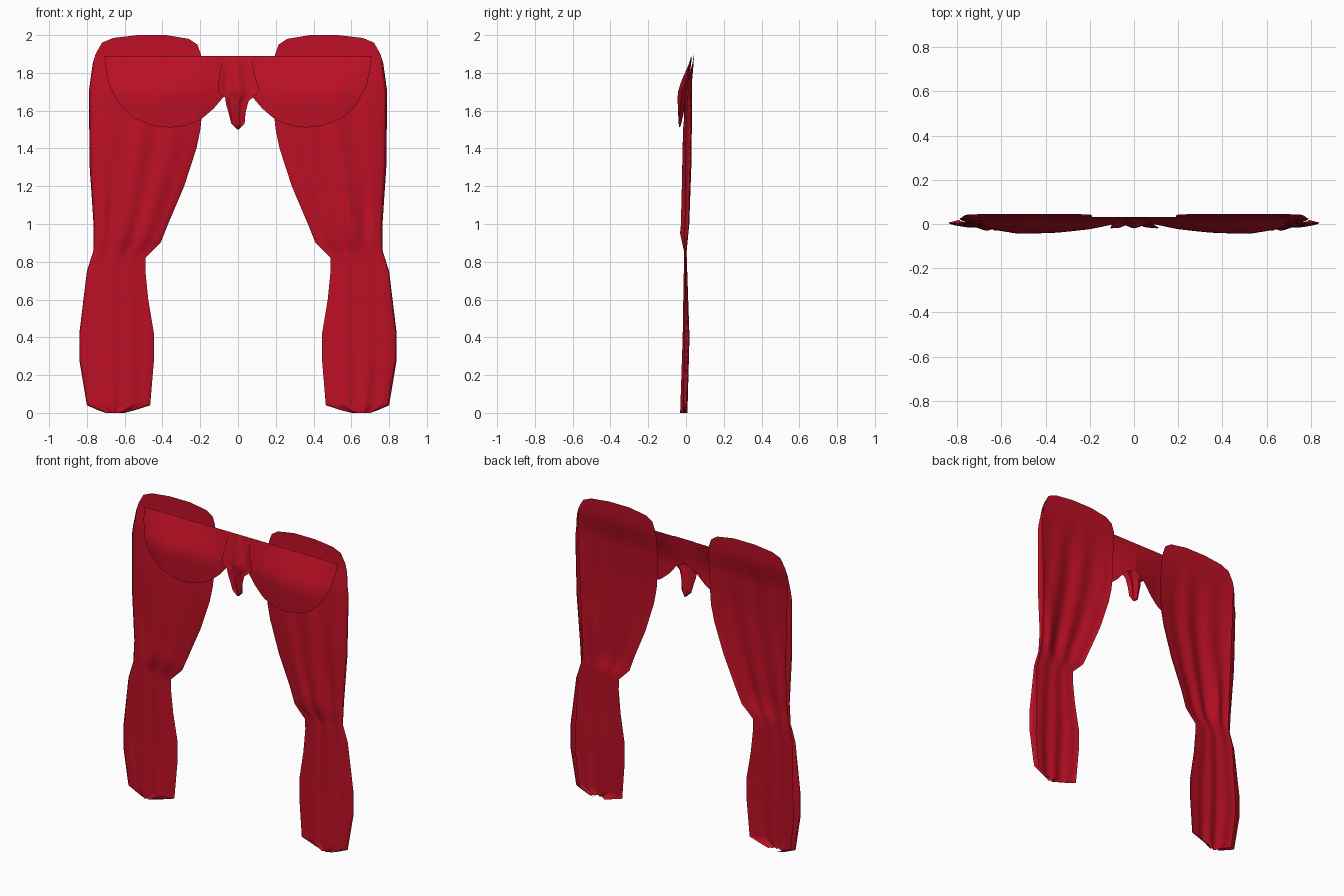
import bpy, bmesh
from math import sin, cos, pi, exp

cube = bpy.data.objects.get("Cube")
if cube:
    bpy.data.objects.remove(cube, do_unlink=True)

red = bpy.data.materials.new("red velvet")
red.use_nodes = True
colour = (0.50, 0.005, 0.018, 1)
red.diffuse_color = colour
red.node_tree.nodes["Principled BSDF"].inputs["Base Color"].default_value = colour


def interp(points, t):
    """Piecewise linear value at t; points are sorted by their first number."""
    if t <= points[0][0]:
        return points[0][1]
    for (a, va), (b, vb) in zip(points, points[1:]):
        if t <= b:
            return va + (vb - va) * (t - a) / (b - a)
    return points[-1][1]


def sheet(name, us, vs, point, mirror=False):
    """Cloth sheet: a grid of quads placed by point(u, v)."""
    bm = bmesh.new()
    rows = [[bm.verts.new(point(u, v)) for u in us] for v in vs]
    for low, high in zip(rows, rows[1:]):
        for i in range(len(us) - 1):
            bm.faces.new((low[i], low[i + 1], high[i + 1], high[i]))
    bmesh.ops.remove_doubles(bm, verts=bm.verts, dist=0.0004)
    for f in bm.faces:
        f.smooth = True
    mesh = bpy.data.meshes.new(name)
    bm.to_mesh(mesh)
    bm.free()
    mesh.materials.append(red)
    ob = bpy.data.objects.new(name, mesh)
    bpy.context.collection.objects.link(ob)
    if mirror:
        mod = ob.modifiers.new("mirror", "MIRROR")
        mod.use_mirror_merge = False
    return ob


def steps(n, a=0.0, b=1.0):
    return [a + (b - a) * i / n for i in range(n + 1)]


# Curtain outline: height against inner and outer edge
INNER = [(0, .60), (.01, .56), (.04, .465), (.28, .445), (.42, .445), (.6, .475),
         (.75, .49), (.82, .49), (.85, .46), (.9, .41), (1, .37), (1.2, .285),
         (1.4, .22), (1.52, .195), (1.7, .19), (1.88, .19), (1.95, .215), (1.98, .26), (2, .38)]
OUTER = [(0, .70), (.01, .73), (.04, .80), (.28, .84), (.42, .84), (.75, .80),
         (.86, .765), (1, .765), (1.3, .785), (1.7, .79), (1.88, .765), (1.96, .72),
         (1.985, .66), (2, .53)]
# Depth of the hanging cloth and strength of its folds
DEPTH = [(0, .0), (.4, .006), (.85, .0), (1, .012), (1.5, .022), (1.75, .026), (1.88, .042), (2, .045)]
BULGE = [(0, .034), (.4, .026), (.75, .014), (.85, .010), (.95, .042), (1.5, .040), (1.75, .02), (1.88, 0)]
HEM = [(0, .03), (.4, .05), (.85, .012), (1.3, .04), (1.7, .03), (1.9, 0)]


def curtain(u, z):
    a, b = interp(INNER, z), interp(OUTER, z)
    bulge, s = interp(BULGE, z), min(u, 1)
    folds = 0.75 * sin(pi * s) ** 0.6 + 0.2 * cos(6.5 * pi * s + z) * sin(pi * s)
    crease = 0.4 * exp(-((s - 0.78) / 0.06) ** 2) * exp(-((z - 1.05) / 0.22) ** 2)
    y = interp(DEPTH, z) - bulge * (folds - crease)
    x = a + (b - a) * s
    if u > 1:                                   # hem turned behind the outer edge
        x -= interp(HEM, z) * (u - 1)
        y += 0.25 * interp(HEM, z) * (u - 1)
    return x, y, z


heights = sorted({round(z, 3) for z in steps(40, 0, 2)} |
                 {.01, .04, .28, .42, .82, .86, .88, 1.96, 1.97, 1.98, 1.985, 1.99})
sheet("curtain_panel", steps(28) + [1.5, 2], heights, curtain, mirror=True)

# Swag outline: distance from the middle against lower edge and forward bulge
TOP = 1.89
LOWER = [(0, 1.72), (.07, 1.68), (.13, 1.61), (.2, 1.55), (.28, 1.52), (.36, 1.51),
         (.45, 1.52), (.55, 1.56), (.62, 1.62), (.68, 1.73), (.70, 1.82), (.706, 1.885)]
FORWARD = [(0, .022), (.1, .035), (.2, .056), (.35, .072), (.52, .077), (.64, .058), (.706, .04)]
DRAPE = [(0, 0), (.18, .36), (.34, .72), (.5, .98), (.62, 1), (1, .92)]


def swag(x, v):
    z = TOP + (interp(LOWER, x) - TOP) * v
    drop = (TOP - z) / 0.38
    return x, 0.032 - interp(FORWARD, x) * interp(DRAPE, drop), z


across = sorted(steps(26, 0, .68) + [.07, .13, .69, .70, .704, .706])
sheet("valance_swag", across, steps(14, 1, 0), swag, mirror=True)

# Gathered centre piece with a pointed tail
TAIL_LEFT = [(1.50, -.004), (1.53, -.035), (1.59, -.05), (1.64, -.065), (1.67, -.068),
             (1.685, -.09), (1.70, -.108), (1.78, -.10), (1.89, -.08)]
TAIL_RIGHT = [(1.50, .004), (1.53, .035), (1.59, .04), (1.65, .055), (1.68, .09),
              (1.71, .115), (1.78, .09), (1.89, .07)]
TAIL_DEPTH = [(1.50, .006), (1.6, -.004), (1.70, -.012), (1.8, .008), (1.89, .028)]


def tail(u, z):
    a, b = interp(TAIL_LEFT, z), interp(TAIL_RIGHT, z)
    pleat = 0.008 * cos(4 * pi * u) * min(1, (TOP - z) / 0.1)
    return a + (b - a) * u, interp(TAIL_DEPTH, z) - pleat, z


levels = sorted(steps(18, 1.50, TOP) + [1.53, 1.67, 1.685, 1.71])
sheet("valance_tail", steps(12), levels, tail)
